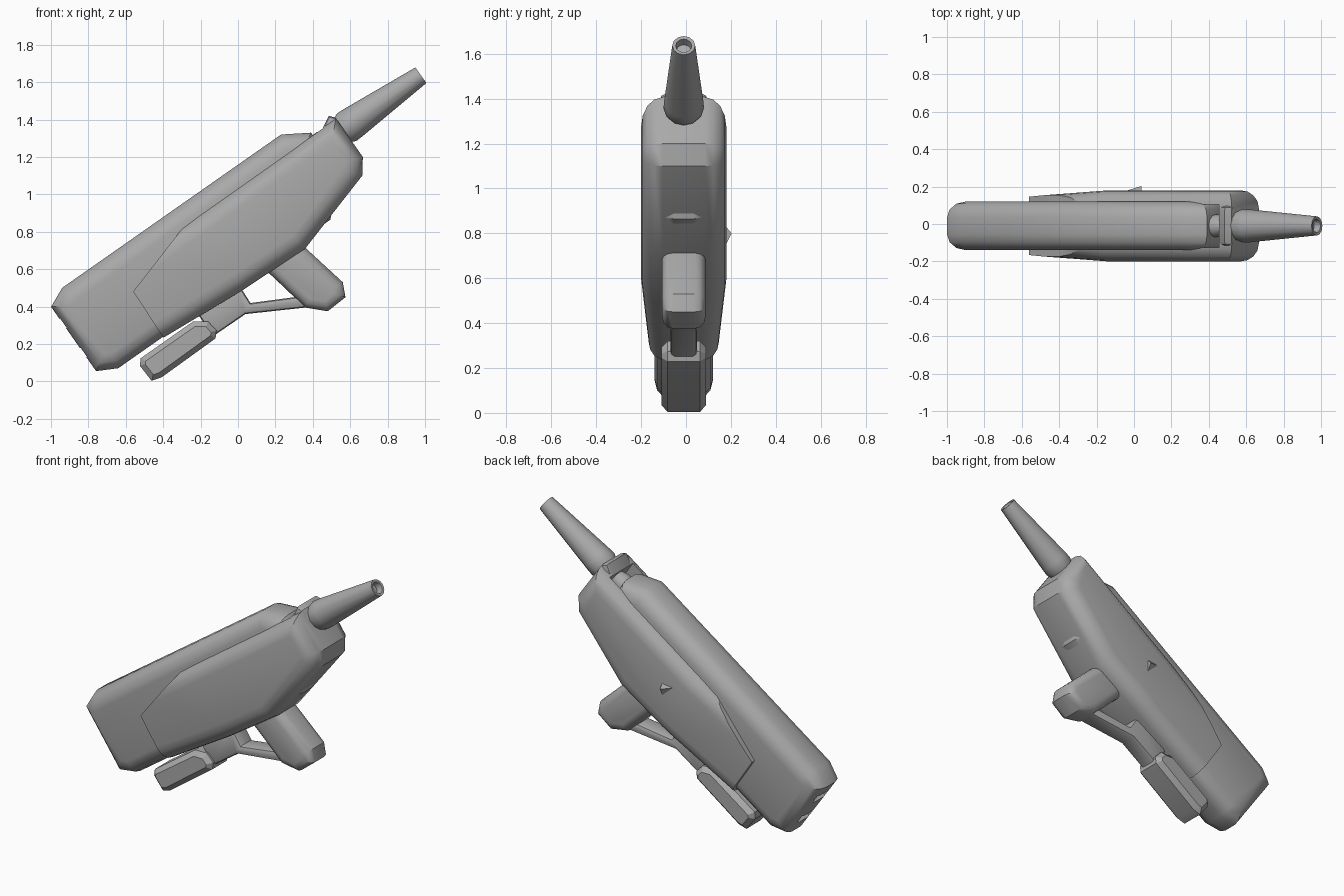
import bpy, bmesh, math
from mathutils import Matrix, Vector

if "Cube" in bpy.data.objects:
    bpy.data.objects.remove(bpy.data.objects["Cube"], do_unlink=True)

grey = bpy.data.materials.new("mid grey")
grey.use_nodes = True
grey.diffuse_color = (0.4, 0.4, 0.4, 1)
grey.node_tree.nodes["Principled BSDF"].inputs["Base Color"].default_value = (0.4, 0.4, 0.4, 1)

# Parts are drawn level (u along the body, w up), then tilted into the final pose
TILT = Matrix.Translation((0, -0.01, 0)) @ Matrix.Rotation(math.radians(-35), 4, 'Y')


def finish(name, bm, tilt=TILT, angle=35):
    bmesh.ops.recalc_face_normals(bm, faces=bm.faces)
    bm.transform(tilt)
    mesh = bpy.data.meshes.new(name)
    bm.to_mesh(mesh)
    bm.free()
    mesh.materials.append(grey)
    ob = bpy.data.objects.new(name, mesh)
    bpy.context.collection.objects.link(ob)
    smooth(ob, angle)
    return ob


def smooth(ob, angle=35):
    bpy.ops.object.select_all(action='DESELECT')
    ob.select_set(True)
    bpy.context.view_layer.objects.active = ob
    bpy.ops.object.shade_smooth_by_angle(angle=math.radians(angle))


def slab(profile, half, bevel=0.0, segments=3, sharp=()):
    """Extrude a side profile across y and round its rims, except the sharp sides."""
    bm = bmesh.new()
    rings = [[bm.verts.new((u, y, w)) for u, w in profile] for y in (-half, half)]
    n = len(profile)
    for ring in rings:
        bm.faces.new(ring)
    for i in range(n):
        j = (i + 1) % n
        bm.faces.new((rings[0][i], rings[0][j], rings[1][j], rings[1][i]))
    bmesh.ops.recalc_face_normals(bm, faces=bm.faces)
    if bevel:
        rims = [bm.edges.get((r[i], r[(i + 1) % n]))
                for r in rings for i in range(n) if i not in sharp]
        bmesh.ops.bevel(bm, geom=rims, offset=bevel, offset_type='OFFSET',
                        segments=segments, profile=0.5, affect='EDGES', clamp_overlap=True)
    return bm


def lathe(stations, w, sides=12):
    """Rings of (u, radius) around an axis at height w."""
    bm = bmesh.new()
    rings = []
    for u, r in stations:
        rings.append([bm.verts.new((u, r * math.cos(k * math.tau / sides),
                                    w + r * math.sin(k * math.tau / sides)))
                      for k in range(sides)])
    for a, b in zip(rings, rings[1:]):
        for k in range(sides):
            m = (k + 1) % sides
            bm.faces.new((a[k], a[m], b[m], b[k]))
    bm.faces.new(rings[0])
    bm.faces.new(rings[-1])
    return bm


def cut(ob, lo, hi):
    """Remove a box, given by two corners in the level frame."""
    bm = bmesh.new()
    bmesh.ops.create_cube(bm, size=1)
    lo, hi = Vector(lo), Vector(hi)
    for v in bm.verts:
        v.co = (lo + hi) / 2 + v.co * (hi - lo)
    tool = finish("cutter", bm)
    tool.hide_render = True
    mod = ob.modifiers.new("slot", 'BOOLEAN')
    mod.operation, mod.solver, mod.object = 'DIFFERENCE', 'EXACT', tool
    bpy.context.view_layer.objects.active = ob
    bpy.ops.object.modifier_apply(modifier=mod.name)
    bpy.data.objects.remove(tool, do_unlink=True)
    smooth(ob)


# Long inner barrel with a notched rear end
barrel = finish("inner_barrel", slab(
    [(-.59, .48), (-.59, .90), (-.483, .949), (.946, .949), (1.083, .865),
     (1.083, .60), (.9, .425), (-.484, .425)], .13, .085))
for w in (.57, .76):
    cut(barrel, (-.65, -.06, w), (-.56, .06, w + .06))

# Outer shell, narrowing towards the rear
bm = slab([(-.192, .42), (-.184, .715), (.253, .849), (1.235, .852), (1.235, .60),
           (1.175, .52), (.70, .375), (.30, .385)], .19, .095, 4, sharp=(0, 1))
bmesh.ops.bisect_plane(bm, geom=bm.verts[:] + bm.edges[:] + bm.faces[:],
                       plane_co=(.36, 0, 0), plane_no=(1, 0, 0))
for v in bm.verts:
    t = min(1, max(0, (.36 - v.co.x) / .55))
    v.co.y *= 1 - .18 * t
shell = finish("outer_shell", bm)
cut(shell, (.85, -.115, .70), (1.15, .115, 1.0))

# Raised lip ahead of the slot, and the knob inside the slot
finish("shell_lip", slab([(1.15, .80), (1.15, .85), (1.212, .885), (1.236, .855),
                          (1.236, .78)], .105, .02, 2))
finish("barrel_knob", lathe([(1.03, .06), (1.11, .06), (1.15, .045)], .79))

# Tapered nozzle with a recessed tip
finish("nozzle", lathe([(1.19, .06), (1.255, .09), (1.30, .088), (1.74, .051),
                        (1.738, .036), (1.70, .032)], .78))

# Grip, guard and front foregrip
finish("grip", slab([(.44, .46), (.472, .36), (.521, .117), (.608, .032), (.729, .039),
                     (.763, .113), (.70, .40), (.68, .46)], .097, .05))
finish("trigger_guard", slab([(.03, .42), (.30, .42), (.295, .305), (.505, .196),
                              (.57, .16), (.521, .117), (.239, .272), (.03, .274)],
                             .06, .02, 2))
finish("foregrip", slab([(-.382, .37), (-.377, .268), (-.324, .252), (.034, .257),
                         (.062, .29), (.053, .354), (-.013, .40), (-.355, .40)],
                        .1, .028, 1), angle=25)

# Small fin on the far side
bm = bmesh.new()
fin = [bm.verts.new(p) for p in ((-.04, .178, .82), (.04, .178, .83),
                                 (.04, .178, .75), (.04, .203, .80))]
for tri in ((0, 1, 2), (0, 1, 3), (1, 2, 3), (2, 0, 3)):
    bm.faces.new([fin[i] for i in tri])
finish("side_fin", bm, Matrix.Identity(4))
